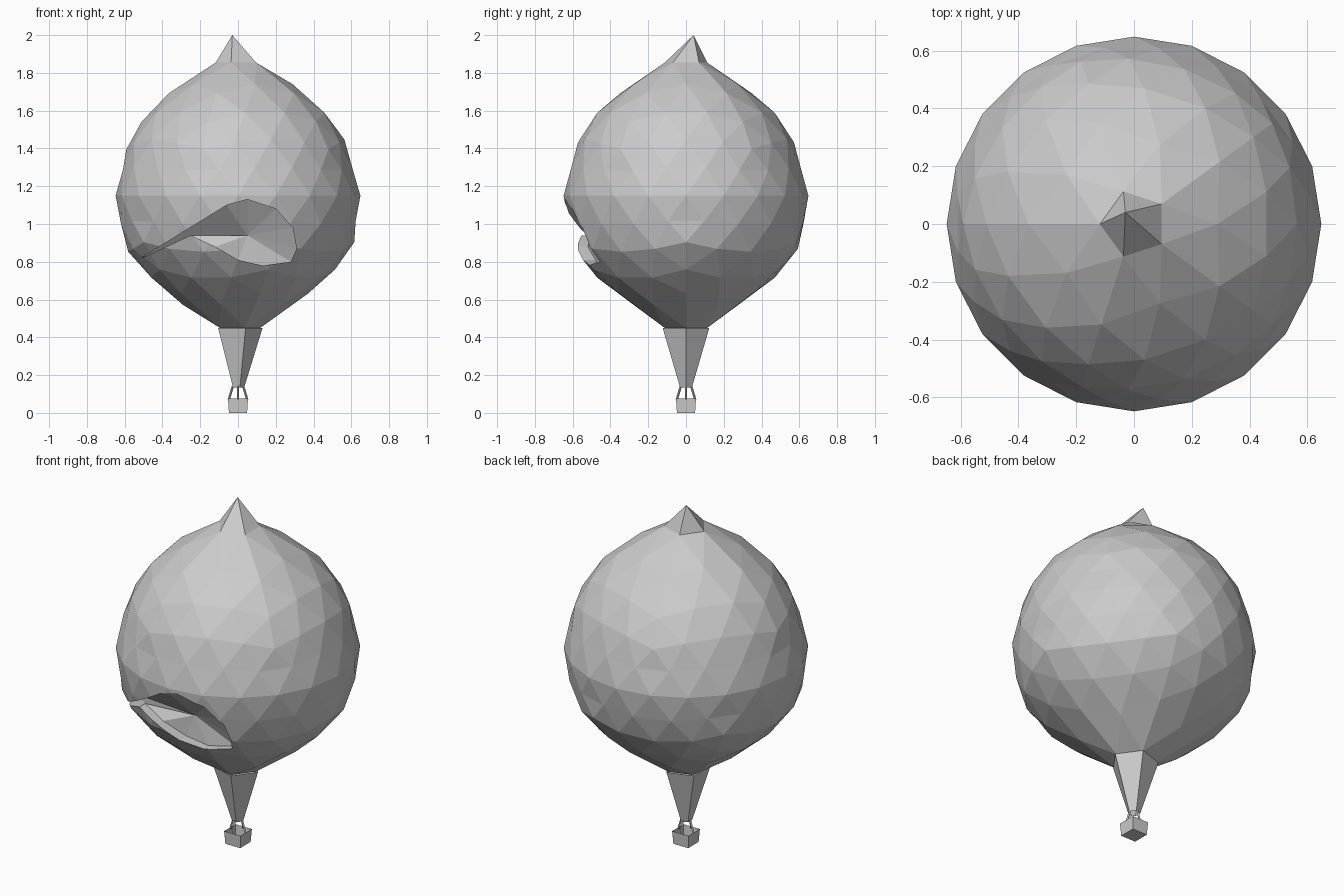
import bpy, bmesh, math
from mathutils import Vector

cube = bpy.data.objects.get("Cube")
if cube:
    bpy.data.objects.remove(cube)

grey = bpy.data.materials.new("plain_grey")
grey.use_nodes = True
grey.diffuse_color = (0.6, 0.6, 0.6, 1)
grey.node_tree.nodes["Principled BSDF"].inputs["Base Color"].default_value = (0.6, 0.6, 0.6, 1)


def finish(name, bm):
    bmesh.ops.recalc_face_normals(bm, faces=bm.faces)
    mesh = bpy.data.meshes.new(name)
    bm.to_mesh(mesh)
    bm.free()
    mesh.materials.append(grey)
    obj = bpy.data.objects.new(name, mesh)
    bpy.context.collection.objects.link(obj)
    return obj


# Envelope: icosphere reshaped by a profile of (polar angle, radius, height)
PROFILE = [(0, 0, 2.0), (16, .13, 1.84), (32, .37, 1.69), (47, .5, 1.56),
           (63, .59, 1.4), (90, .648, 1.15), (117, .615, .9), (133, .5, .74),
           (148, .375, .635), (164, .13, .45), (180, 0, .45)]


def profile_at(angle):
    for (a0, r0, z0), (a1, r1, z1) in zip(PROFILE, PROFILE[1:]):
        if angle <= a1:
            t = (angle - a0) / (a1 - a0)
            return r0 + (r1 - r0) * t, z0 + (z1 - z0) * t
    return PROFILE[-1][1:]


bm = bmesh.new()
bmesh.ops.create_icosphere(bm, subdivisions=3, radius=1)
for v in bm.verts:
    angle = math.degrees(math.acos(max(-1, min(1, v.co.normalized().z))))
    turn = math.atan2(v.co.y, v.co.x) + math.pi
    r, z = profile_at(angle)
    v.co = (r * math.cos(turn), r * math.sin(turn), z)
    if angle < 5:
        v.co = (-.03, .04, 2.0)
envelope = finish("envelope", bm)

# Hollow on the front: a cutter with a shallow, bowl-shaped back
RIM = [(-.53, -.2, .81), (-.25, -.5, .94), (-.12, -.52, .88), (0, -.48, .81),
       (.13, -.46, .78), (.28, -.42, .8), (.31, -.45, .87), (.29, -.5, .98),
       (.2, -.55, 1.08), (.05, -.59, 1.13), (-.06, -.59, 1.1)]
bm = bmesh.new()
back = [bm.verts.new(p) for p in RIM]
front = [bm.verts.new((x, -1, z)) for x, y, z in RIM]
centre = bm.verts.new((.05, -.47, .94))
bm.faces.new(front)
for i in range(len(RIM)):
    j = (i + 1) % len(RIM)
    bm.faces.new((back[i], back[j], front[j], front[i]))
    bm.faces.new((back[i], back[j], centre))
cutter = finish("hollow_cutter", bm)
cutter.hide_render = True
cutter.hide_set(True)
cut = envelope.modifiers.new("hollow", 'BOOLEAN')
cut.operation = 'DIFFERENCE'
cut.solver = 'EXACT'
cut.object = cutter

# Apply the cut and drop the cutter
bpy.context.view_layer.update()
result = bpy.data.meshes.new_from_object(envelope.evaluated_get(bpy.context.evaluated_depsgraph_get()))
envelope.modifiers.clear()
envelope.data = result
bpy.data.objects.remove(cutter)

# Five-sided skirt below the envelope
bm = bmesh.new()
rings = [[bm.verts.new((r * math.cos(math.tau * i / 5), r * math.sin(math.tau * i / 5), z))
          for i in range(5)] for r, z in ((.13, .45), (.033, .135))]
for i in range(5):
    j = (i + 1) % 5
    bm.faces.new((rings[0][i], rings[0][j], rings[1][j], rings[1][i]))
finish("skirt", bm)

# Open basket, slightly wider at the top
bm = bmesh.new()
bmesh.ops.create_cube(bm, size=1)
for v in bm.verts:
    half = .053 if v.co.z > 0 else .048
    v.co = (math.copysign(half, v.co.x), math.copysign(half, v.co.y), .075 if v.co.z > 0 else 0)
top = [f for f in bm.faces if f.calc_center_median().z > .07]
bmesh.ops.inset_region(bm, faces=top, thickness=.007)
bmesh.ops.translate(bm, verts=list(top[0].verts), vec=(0, 0, -.06))
finish("basket", bm)

# Ropes from the basket sides to the skirt
for i, side in enumerate(("left", "back", "right", "front")):
    a = i * math.pi / 2
    out = Vector((math.cos(a), math.sin(a), 0))
    low, high = out * .049 + Vector((0, 0, .07)), out * .028 + Vector((0, 0, .14))
    bm = bmesh.new()
    bmesh.ops.create_cone(bm, segments=4, radius1=.006, radius2=.006,
                          depth=(high - low).length, cap_ends=True)
    obj = finish("rope_" + side, bm)
    obj.location = (low + high) / 2
    obj.rotation_euler = (high - low).to_track_quat('Z', 'Y').to_euler()
